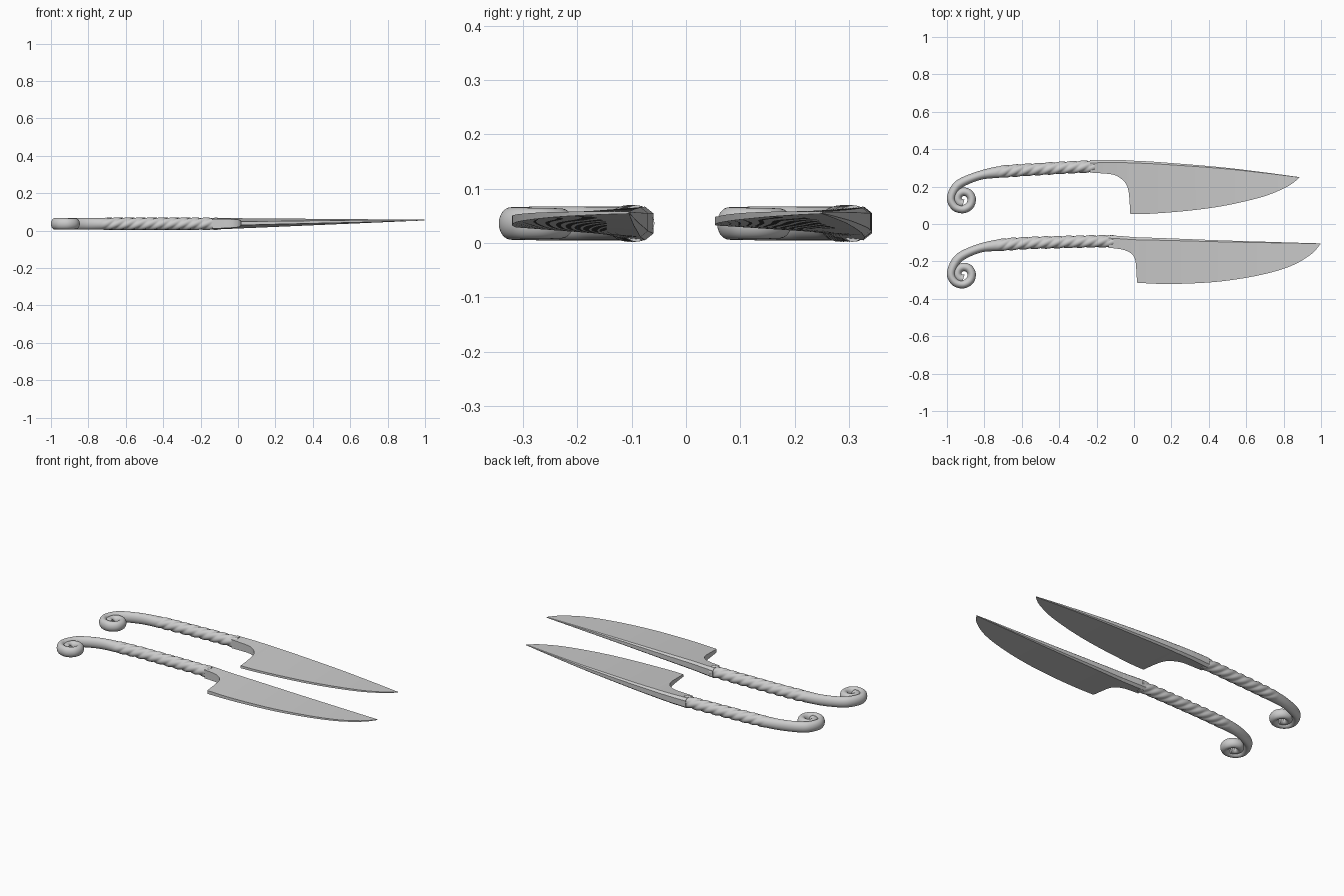
import bpy, bmesh
from math import sin, cos, pi, radians
from mathutils import Vector

if "Cube" in bpy.data.objects:
    bpy.data.objects.remove(bpy.data.objects["Cube"])

ZC = 0.036  # height of the handle centre line


def smooth_points(pts, n):
    """Catmull-Rom curve through points of any dimension."""
    p = [Vector(q) for q in pts]
    p = [p[0] * 2 - p[1]] + p + [p[-1] * 2 - p[-2]]
    out = []
    for i in range(1, len(p) - 2):
        a, b, c, d = p[i - 1:i + 3]
        for k in range(n):
            t = k / n
            out.append(0.5 * (2 * b + (c - a) * t + (2 * a - 5 * b + 4 * c - d) * t * t
                              + (3 * b - a - 3 * c + d) * t ** 3))
    return out + [p[-2]]


def loft(name, rings, angle):
    """Skin closed rings into a capped solid."""
    bm = bmesh.new()
    rows = [[bm.verts.new(v) for v in r] for r in rings]
    n = len(rows[0])
    for a, b in zip(rows, rows[1:]):
        for i in range(n):
            j = (i + 1) % n
            bm.faces.new((a[i], a[j], b[j], b[i]))
    bm.faces.new(rows[0])
    bm.faces.new(rows[-1])
    bmesh.ops.recalc_face_normals(bm, faces=bm.faces)
    me = bpy.data.meshes.new(name)
    bm.to_mesh(me)
    bm.free()
    ob = bpy.data.objects.new(name, me)
    bpy.context.collection.objects.link(ob)
    bpy.context.view_layer.objects.active = ob
    ob.select_set(True)
    bpy.ops.object.shade_smooth_by_angle(angle=radians(angle))
    ob.select_set(False)
    return ob


def make_handle(name, path, curl):
    # grip path, then a tightening spiral around the curl centre
    cx, cy = curl
    pts = [(x, y, 0.031, 0.031) if x > -0.75 else (x, y, 0.024, 0.031) for x, y in path]
    radii = [0.065, 0.061, 0.055, 0.050, 0.045, 0.041, 0.037, 0.034, 0.031, 0.028, 0.026]
    for i, r in enumerate(radii):
        a = pi + i * pi / 4
        pts.append((cx + r * cos(a), cy + r * sin(a), 0.0225, 0.031 - 0.0006 * i))
    c = smooth_points(pts, 16)
    x_end = path[0][0]
    rings = []
    for i, p in enumerate(c):
        t = (c[min(i + 1, len(c) - 1)] - c[max(i - 1, 0)]).xy.normalized()
        n = Vector((t.y, -t.x))
        # four-lobed twist that fades out before the plain curl
        fade = min(1, max(0, (p.x + 0.74) / 0.06)) if i < 16 * len(path) else 0
        ring = []
        for k in range(32):
            f = 2 * pi * k / 32
            g = 1 + 0.10 * fade * (2 * abs(cos(2 * f + pi * (p.x - x_end) / 0.06)) - 1.1)
            q = p.xy + n * p[2] * g * cos(f)
            ring.append((q.x, q.y, ZC + p[3] * g * sin(f)))
        rings.append(ring)
    return loft(name, rings, 50)


def make_blade(name, neck, blade):
    # stations hold (x, spine y, lower y); the neck steps down to the blade at the heel
    st = smooth_points(neck, 6) + smooth_points(blade, 6)
    x0, x1 = st[0].x, st[-1].x
    rings = []
    for x, top, low in st:
        t = (x - x0) / (x1 - x0)
        zc = ZC + 0.02 * t
        hs = 0.031 * (1 - t) + 0.002 * t
        he = 0.009 * (1 - t) + 0.001 * t
        w = min(1, (top - low) / 0.27)
        hl = hs + (he - hs) * w
        c = min(0.5 * hs, 0.3 * (top - low))
        rings.append([(x, low, zc - hl), (x, top - c, zc - hs), (x, top, zc - 0.6 * hs),
                      (x, top, zc + 0.6 * hs), (x, top - c, zc + hs), (x, low, zc + hl)])
    return loft(name, rings, 25)


# rear knife
make_handle("rear_knife_handle",
            [(-0.21, 0.308), (-0.32, 0.304), (-0.43, 0.298), (-0.55, 0.291), (-0.64, 0.285), (-0.72, 0.278),
             (-0.82, 0.261), (-0.915, 0.225), (-0.957, 0.19)], (-0.913, 0.135))
make_blade("rear_knife_blade",
           [(-0.235, 0.342, 0.275), (-0.13, 0.343, 0.267), (-0.085, 0.342, 0.253),
            (-0.048, 0.341, 0.222), (-0.03, 0.34, 0.18), (-0.023, 0.339, 0.11)],
           [(-0.02, 0.339, 0.054), (0.09, 0.334, 0.055), (0.30, 0.318, 0.072), (0.49, 0.301, 0.099),
            (0.69, 0.277, 0.146), (0.81, 0.261, 0.195), (0.86, 0.254, 0.227), (0.885, 0.251, 0.249)])

# front knife
make_handle("front_knife_handle",
            [(-0.11, -0.092), (-0.22, -0.093), (-0.33, -0.095), (-0.44, -0.098), (-0.55, -0.101), (-0.64, -0.106),
             (-0.72, -0.113), (-0.82, -0.128), (-0.915, -0.167), (-0.957, -0.208)], (-0.913, -0.267))
make_blade("front_knife_blade",
           [(-0.135, -0.06, -0.127), (-0.09, -0.063, -0.132), (-0.05, -0.066, -0.14),
            (-0.015, -0.069, -0.158), (0.006, -0.07, -0.19), (0.013, -0.071, -0.25)],
           [(0.016, -0.071, -0.314), (0.14, -0.075, -0.32), (0.30, -0.081, -0.318), (0.48, -0.088, -0.305),
            (0.674, -0.094, -0.273), (0.834, -0.099, -0.227), (0.946, -0.102, -0.163), (0.998, -0.104, -0.106)])
